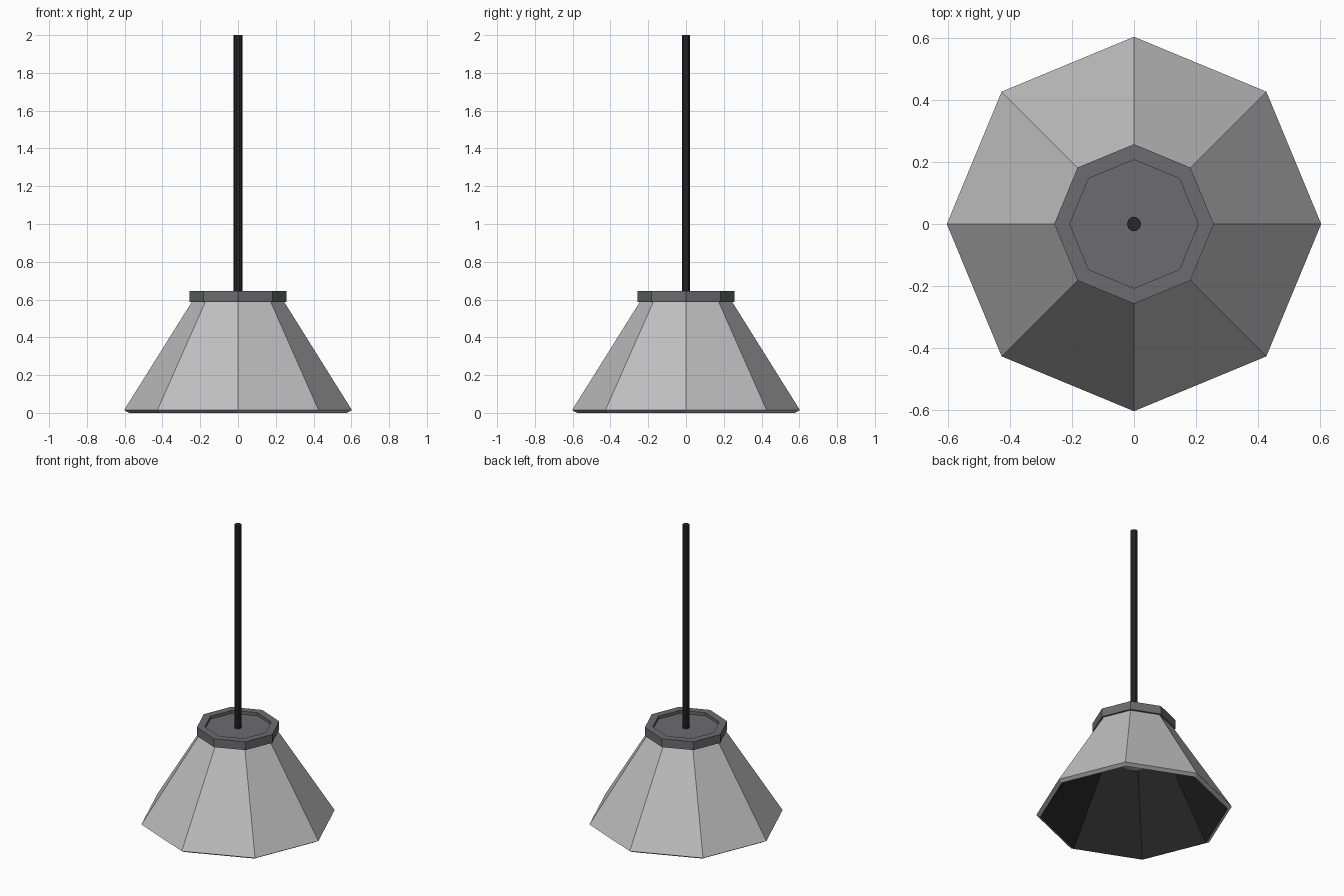
import bpy, math

if "Cube" in bpy.data.objects:
    bpy.data.objects.remove(bpy.data.objects["Cube"])


def material(name, r, g, b):
    m = bpy.data.materials.new(name)
    m.diffuse_color = (r, g, b, 1)
    m.use_nodes = True
    m.node_tree.nodes["Principled BSDF"].inputs["Base Color"].default_value = m.diffuse_color
    return m


light_grey = material("light_grey_metal", 0.52, 0.52, 0.52)
dark_grey = material("dark_grey_metal", 0.15, 0.15, 0.157)
black = material("black", 0.02, 0.02, 0.02)


def lathe(name, profile, sides, mats, closed=False, band_mats=None):
    """Spin (radius, z) points around z; radius 0 makes a pole."""
    verts, rings, faces, slots = [], [], [], []
    for r, z in profile:
        start = len(verts)
        n = 1 if r == 0 else sides
        for i in range(n):
            a = 2 * math.pi * i / sides
            verts.append((r * math.cos(a), r * math.sin(a), z))
        rings.append([start + i % n for i in range(sides)])
    count = len(rings) if closed else len(rings) - 1
    for k in range(count):
        lo, hi = rings[k], rings[(k + 1) % len(rings)]
        for i in range(sides):
            j = (i + 1) % sides
            loop = list(dict.fromkeys((lo[i], lo[j], hi[j], hi[i])))
            faces.append(loop)
            slots.append(band_mats[k] if band_mats else 0)
    mesh = bpy.data.meshes.new(name)
    mesh.from_pydata(verts, [], faces)
    for m in mats:
        mesh.materials.append(m)
    for p, s in zip(mesh.polygons, slots):
        p.material_index = s
    obj = bpy.data.objects.new(name, mesh)
    bpy.context.collection.objects.link(obj)
    return obj


# Eight-sided shade: grey outside and rim, black lining
lathe("shade", [(0.577, 0), (0.603, 0.015), (0.24, 0.595), (0.216, 0.58)], 8,
      [light_grey, black], closed=True, band_mats=[0, 0, 0, 1])

# Collar with a shallow recess in its top
lathe("collar", [(0, 0.588), (0.257, 0.588), (0.257, 0.645), (0.207, 0.645),
                 (0.207, 0.625), (0, 0.625)], 8, [dark_grey])

# Hanging rod
lathe("rod", [(0, 0.61), (0.023, 0.61), (0.023, 2.0), (0, 2.0)], 10, [black])

# Bulb inside the shade
R, CZ, N = 0.14, 0.455, 10
bulb = [(0 if k in (0, N) else R * math.sin(math.pi * k / N),
         CZ - R * math.cos(math.pi * k / N)) for k in range(N + 1)]
lathe("bulb", bulb, 16, [light_grey])
